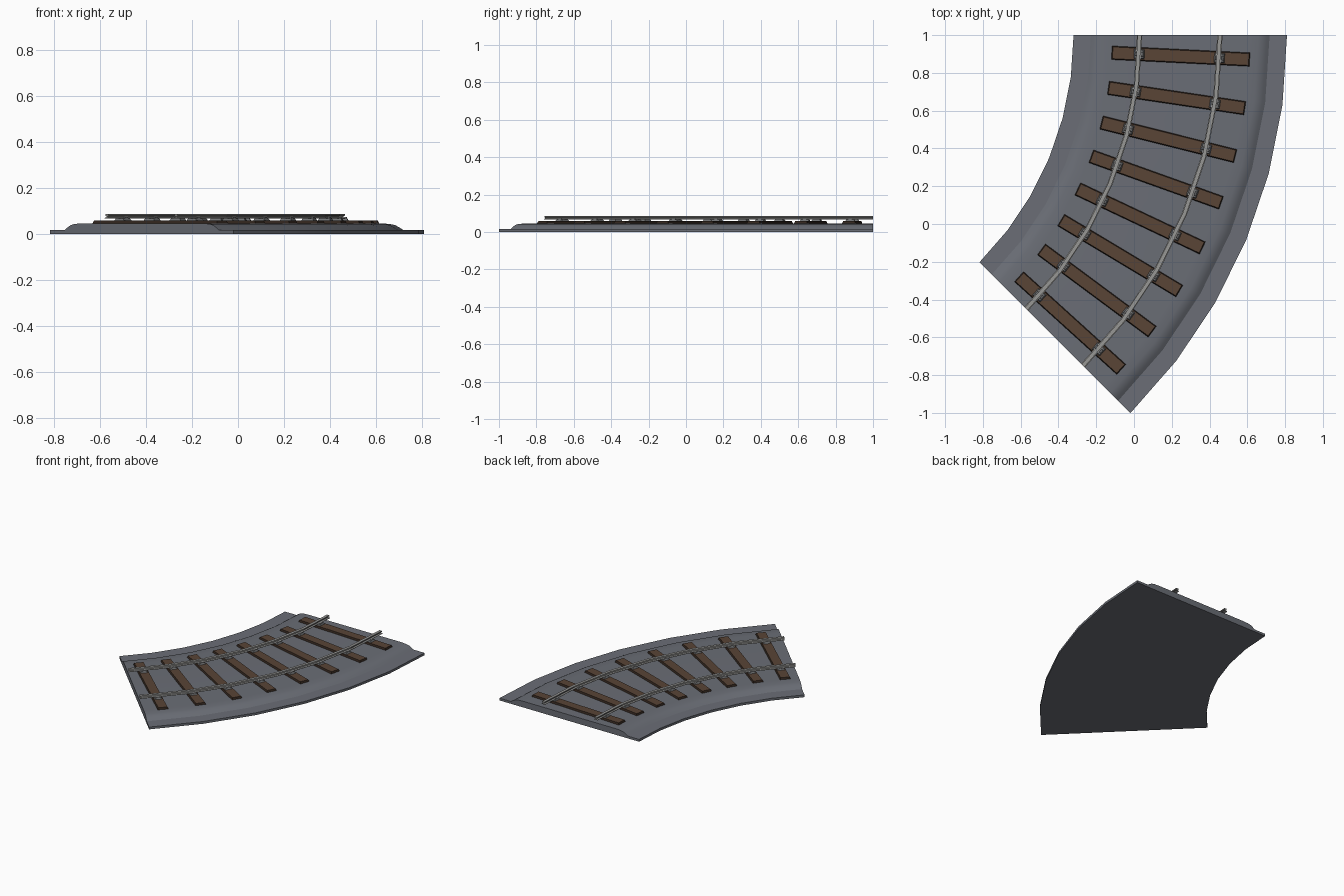
import bpy, bmesh
from math import radians, sin, cos, pi
from mathutils import Matrix, Vector

if "Cube" in bpy.data.objects:
    bpy.data.objects.remove(bpy.data.objects["Cube"])

# Curve layout: 45 degree bend about a point on the back edge
CX, CY = -2.02, 1.0
SWEEP = radians(45)
SEGMENTS = 6
R_IN, R_OUT = 1.70, 2.83
RAILS = {"inner": 2.05, "outer": 2.475}
SLEEPERS = 8


def material(name, rgb, rough=0.8):
    m = bpy.data.materials.new(name)
    m.use_nodes = True
    m.diffuse_color = (*rgb, 1)
    bsdf = m.node_tree.nodes["Principled BSDF"]
    bsdf.inputs["Base Color"].default_value = (*rgb, 1)
    bsdf.inputs["Roughness"].default_value = rough
    return m


gravel = material("gravel grey", (0.145, 0.155, 0.18))
wood = material("sleeper brown", (0.10, 0.058, 0.037))
dark_wood = material("dark sleeper edge", (0.03, 0.018, 0.012))
steel = material("rail steel", (0.31, 0.31, 0.30))
iron = material("chair iron", (0.16, 0.165, 0.17))


def finish(bm, name, mats, smooth=False):
    bmesh.ops.recalc_face_normals(bm, faces=bm.faces)
    mesh = bpy.data.meshes.new(name)
    bm.to_mesh(mesh)
    bm.free()
    for m in mats:
        mesh.materials.append(m)
    obj = bpy.data.objects.new(name, mesh)
    bpy.context.collection.objects.link(obj)
    if smooth:
        bpy.ops.object.select_all(action="DESELECT")
        obj.select_set(True)
        bpy.context.view_layer.objects.active = obj
        bpy.ops.object.shade_smooth_by_angle(angle=radians(30))
    return obj


def sweep(name, profile, mat, smooth=False):
    """Carry a closed (radius, z) profile round the bend."""
    bm = bmesh.new()
    rings = []
    for i in range(SEGMENTS + 1):
        a = -SWEEP * i / SEGMENTS
        rings.append([bm.verts.new((CX + r * cos(a), CY + r * sin(a), z)) for r, z in profile])
    n = len(profile)
    for a, b in zip(rings, rings[1:]):
        for j in range(n):
            k = (j + 1) % n
            bm.faces.new((a[j], a[k], b[k], b[j]))
    bm.faces.new(rings[0])
    bm.faces.new(rings[-1])
    return finish(bm, name, [mat], smooth)


def place(radius, angle, z=0):
    return (Matrix.Translation((CX, CY, z)) @ Matrix.Rotation(-angle, 4, "Z")
            @ Matrix.Translation((radius, 0, 0)))


def tapered_block(name, size, inset, matrix, mats):
    """Box with sloped sides; sides take the last material."""
    bm = bmesh.new()
    bmesh.ops.create_cube(bm, size=1)
    for v in bm.verts:
        top = v.co.z > 0
        for axis in (0, 1):
            half = size[axis] / 2 - (inset if top else 0)
            v.co[axis] = half if v.co[axis] > 0 else -half
        v.co.z = size[2] if top else 0
    for f in bm.faces:
        f.material_index = 0 if abs(f.normal.z) > 0.9 else len(mats) - 1
    bm.normal_update()
    for f in bm.faces:
        f.material_index = 0 if f.normal.z > 0.95 else len(mats) - 1
    bm.transform(matrix)
    return finish(bm, name, mats)


# Gravel bed: flat shelf each side, rounded shoulder, level top
shoulder = [(0, 0.0), (0, 0.017), (0.092, 0.017), (0.107, 0.027),
            (0.125, 0.037), (0.15, 0.043), (0.20, 0.045)]
bed = [(R_IN + d, z) for d, z in shoulder]
bed += [(R_OUT - d, z) for d, z in reversed(shoulder)]
sweep("gravel_bed", bed, gravel, smooth=True)

# Rails: foot, web and head
half_rail = [(0.014, 0.066), (0.014, 0.069), (0.004, 0.072),
             (0.004, 0.077), (0.010, 0.079), (0.010, 0.086)]
for side, radius in RAILS.items():
    section = [(radius + x, z) for x, z in half_rail]
    section += [(radius - x, z) for x, z in reversed(half_rail)]
    sweep(side + "_rail", section, steel)

# Sleepers with a chair and two bolts under each rail
mid = 2.27
for i in range(SLEEPERS):
    angle = SWEEP * (i + 0.5) / SLEEPERS
    tapered_block(f"sleeper_{i + 1}", (0.735, 0.076, 0.018), 0.007,
                  place(mid, angle, 0.040), [wood, dark_wood])
    for side, radius in RAILS.items():
        tapered_block(f"{side}_chair_{i + 1}", (0.056, 0.05, 0.009), 0.005,
                      place(radius, angle, 0.0575), [iron])
        for s in (-1, 1):
            tapered_block(f"{side}_clip_{i + 1}_{'a' if s < 0 else 'b'}",
                          (0.012, 0.022, 0.006), 0.002,
                          place(radius + s * 0.017, angle, 0.066), [iron])
